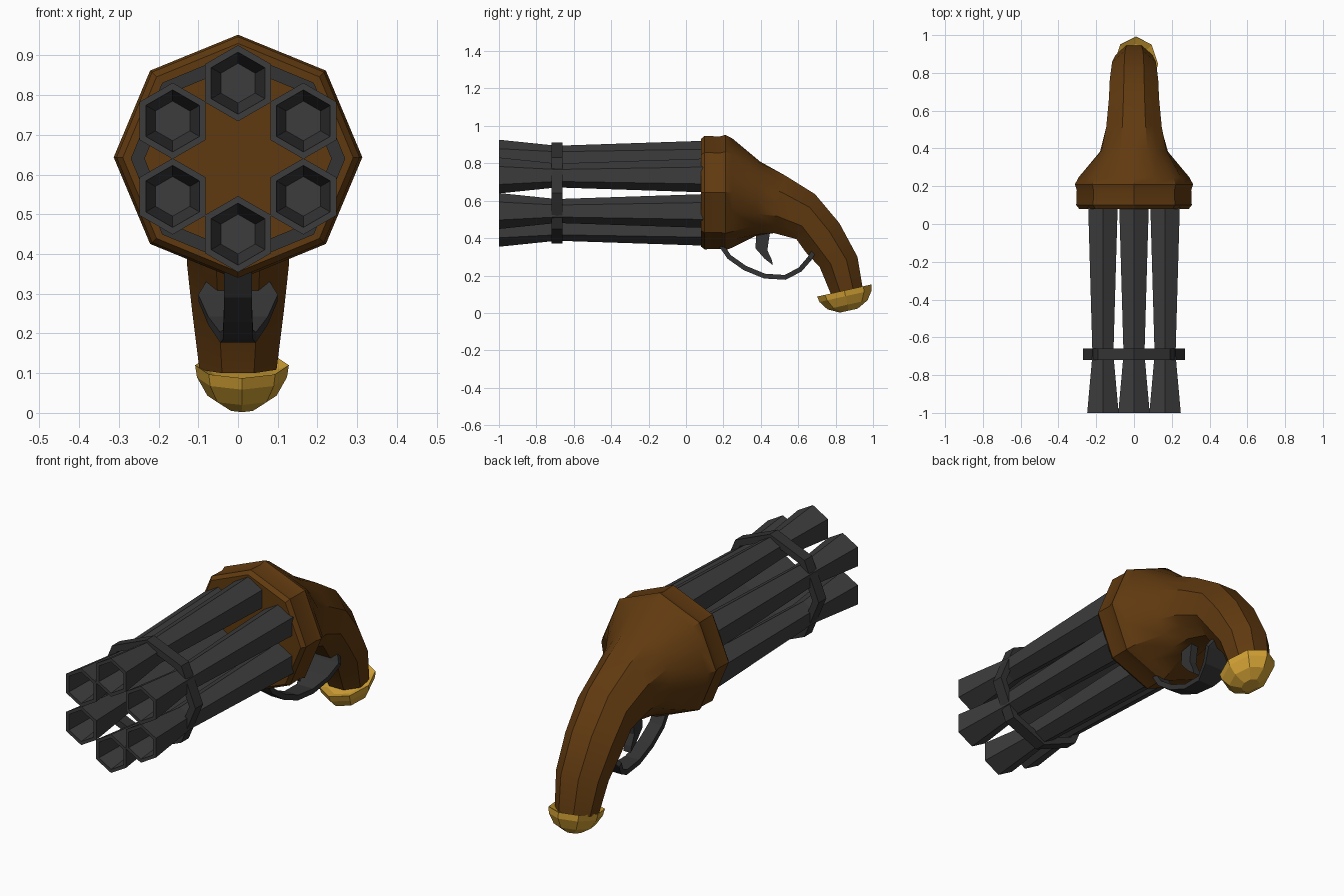
import bpy, bmesh
from math import sin, cos, pi, radians
from mathutils import Vector

if "Cube" in bpy.data.objects:
    bpy.data.objects.remove(bpy.data.objects["Cube"])


def material(name, color):
    m = bpy.data.materials.new(name)
    m.use_nodes = True
    m.diffuse_color = (*color, 1)
    m.node_tree.nodes["Principled BSDF"].inputs["Base Color"].default_value = (*color, 1)
    return m


steel = material("gunmetal", (0.045, 0.045, 0.045))
dark_steel = material("dark gunmetal", (0.033, 0.033, 0.033))
wood = material("brown wood", (0.118, 0.042, 0.005))
brass = material("brass", (0.65, 0.36, 0.035))


def loft(name, rings, mat, caps=True, loop=False, smooth=None):
    """Bridge a list of point rings into one surface."""
    bm = bmesh.new()
    rows = [[bm.verts.new(p) for p in ring] for ring in rings]
    n = len(rows[0])
    pairs = list(zip(rows, rows[1:]))
    if loop:
        pairs.append((rows[-1], rows[0]))
    for a, b in pairs:
        for i in range(n):
            j = (i + 1) % n
            bm.faces.new((a[i], a[j], b[j], b[i]))
    if caps and not loop:
        bm.faces.new(rows[0])
        bm.faces.new(rows[-1])
    bmesh.ops.recalc_face_normals(bm, faces=bm.faces)
    mesh = bpy.data.meshes.new(name)
    bm.to_mesh(mesh)
    bm.free()
    mesh.materials.append(mat)
    obj = bpy.data.objects.new(name, mesh)
    bpy.context.collection.objects.link(obj)
    if smooth:
        bpy.ops.object.select_all(action="DESELECT")
        obj.select_set(True)
        bpy.context.view_layer.objects.active = obj
        bpy.ops.object.shade_smooth_by_angle(angle=radians(smooth))
    return obj


def polygon(n, r, x, y, z):
    """Upright polygon facing the front, one corner on top."""
    return [(x + r * sin(2 * pi * i / n), y, z + r * cos(2 * pi * i / n)) for i in range(n)]


AXIS_Z = 0.64

# Six waisted hexagonal barrels with open bores
barrel_profile = [(0.09, 0.09), (-0.69, 0.064), (-1, 0.096), (-1, 0.078), (-0.72, 0.05)]
for k in range(6):
    a = k * pi / 3
    x, z = 0.19 * sin(a), AXIS_Z + 0.19 * cos(a)
    loft(f"barrel_{k + 1}", [polygon(6, r, x, y, z) for y, r in barrel_profile], steel)

# Octagonal band holding the barrels together
band_profile = [(-0.72, 0.27), (-0.66, 0.27), (-0.66, 0.235), (-0.72, 0.235)]
loft("barrel_band", [polygon(8, r, 0, y, AXIS_Z) for y, r in band_profile], dark_steel, loop=True)


def octagon_radius(a, corner):
    """Radius of a unit octagon at angle a with a corner at the given angle."""
    return cos(pi / 8) / cos((a - corner) % (pi / 4) - pi / 8)


def stock_ring(top, bottom, half_width, blend):
    """Section between two outline points, from corner-up to flat-up octagon."""
    top, bottom = Vector((0, *top)), Vector((0, *bottom))
    mid, up = (top + bottom) / 2, (top - bottom) / 2
    ring = []
    for i in range(16):
        a = i * pi / 8
        flat = octagon_radius(a, pi / 8) / cos(pi / 8)
        r = octagon_radius(a, 0) * (1 - blend) + flat * blend
        ring.append(mid + up * r * cos(a) + Vector((half_width * r * sin(a), 0, 0)))
    return ring


# Stock: flared octagonal collar running into the curved grip
stock_sections = [
    ((0.08, 0.93), (0.08, 0.355), 0.29, 0),
    ((0.10, 0.947), (0.10, 0.34), 0.306, 0),
    ((0.18, 0.943), (0.18, 0.343), 0.303, 0),
    ((0.21, 0.952), (0.21, 0.335), 0.313, 0),
    ((0.245, 0.935), (0.25, 0.35), 0.293, 0),
    ((0.395, 0.81), (0.37, 0.41), 0.18, 0.7),
    ((0.53, 0.735), (0.47, 0.427), 0.147, 1),
    ((0.69, 0.635), (0.59, 0.395), 0.133, 1),
    ((0.82, 0.48), (0.64, 0.325), 0.128, 1),
    ((0.917, 0.30), (0.715, 0.245), 0.116, 1),
    ((0.945, 0.13), (0.775, 0.10), 0.097, 1),
]
loft("stock", [stock_ring(*s) for s in stock_sections], wood, smooth=28)

# Brass butt cap, a tilted faceted dome
tilt = radians(12.6)
along = Vector((0, cos(tilt), sin(tilt)))
axis = Vector((0, -sin(tilt), cos(tilt)))
center = Vector((0.01, 0.847, 0.117))
cap_profile = [(-0.01, 0.72), (0.003, 1), (-0.028, 0.96), (-0.075, 0.74), (-0.107, 0.33)]
cap_rings = []
for h, s in cap_profile:
    cap_rings.append([
        center + axis * h + along * 0.149 * s * cos(i * pi / 4)
        + Vector((0.118 * s * sin(i * pi / 4), 0, 0)) for i in range(8)])
loft("butt_cap", cap_rings, brass)

# Trigger guard: a bent strip that widens toward the grip (y, z, half width)
guard_path = [(0.19, 0.36, 0.035), (0.23, 0.30, 0.035), (0.315, 0.24, 0.036),
              (0.42, 0.197, 0.038), (0.53, 0.19, 0.045), (0.61, 0.232, 0.075),
              (0.66, 0.29, 0.1), (0.69, 0.34, 0.07)]
guard_rings = []
for i, (y, z, w) in enumerate(guard_path):
    before, after = guard_path[max(i - 1, 0)], guard_path[min(i + 1, len(guard_path) - 1)]
    t = Vector((0, after[0] - before[0], after[1] - before[1])).normalized()
    n = Vector((0, -t.z, t.y)) * 0.013
    p, side = Vector((0, y, z)), Vector((w, 0, 0))
    guard_rings.append([p - side - n, p + side - n, p + side + n, p - side + n])
loft("trigger_guard", guard_rings, dark_steel)

# Curved trigger blade
trigger_outline = [(0.375, 0.44), (0.372, 0.345), (0.42, 0.29), (0.465, 0.255),
                   (0.458, 0.285), (0.435, 0.335), (0.45, 0.44)]
loft("trigger", [[(x, y, z) for y, z in trigger_outline] for x in (-0.02, 0.02)], dark_steel)
